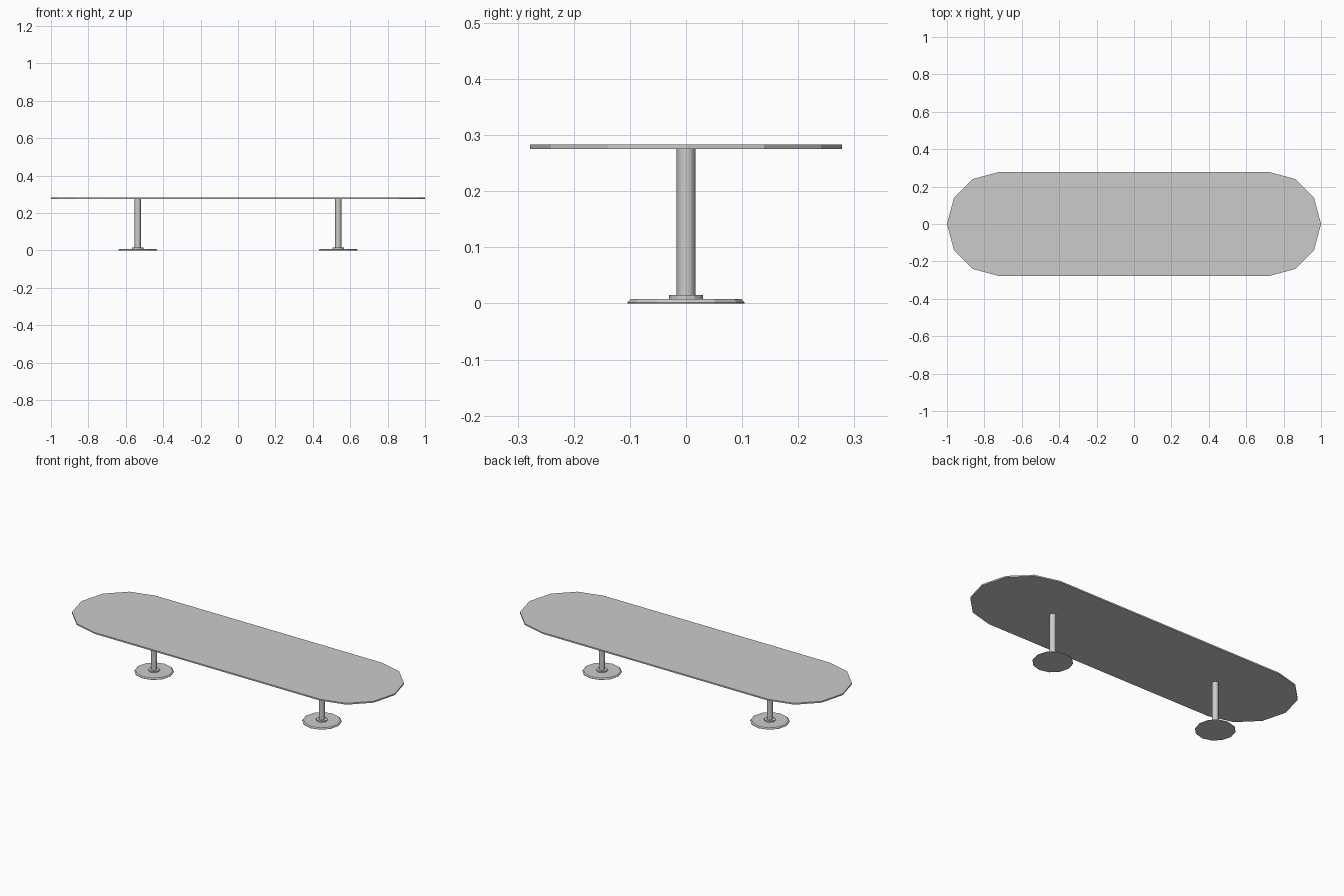
import bpy, bmesh, math

if "Cube" in bpy.data.objects:
    bpy.data.objects.remove(bpy.data.objects["Cube"])

SIDES = 12


def finish(bm, name):
    bmesh.ops.recalc_face_normals(bm, faces=bm.faces)
    mesh = bpy.data.meshes.new(name)
    bm.to_mesh(mesh)
    bm.free()
    obj = bpy.data.objects.new(name, mesh)
    bpy.context.collection.objects.link(obj)
    return obj


def lathe(name, x, profile):
    """Closed round part from (radius, z) rings."""
    bm = bmesh.new()
    rings = []
    for r, z in profile:
        rings.append([bm.verts.new((x + r * math.cos(2 * math.pi * i / SIDES),
                                    r * math.sin(2 * math.pi * i / SIDES), z))
                      for i in range(SIDES)])
    for a, b in zip(rings, rings[1:]):
        for i in range(SIDES):
            j = (i + 1) % SIDES
            bm.faces.new((a[i], a[j], b[j], b[i]))
    bm.faces.new(rings[0])
    bm.faces.new(rings[-1])
    return finish(bm, name)


# Table top: stadium outline with faceted half-round ends
R, CX, Z0, Z1 = 0.278, 0.722, 0.275, 0.283
bm = bmesh.new()
outline = []
for side, start in ((1, -90), (-1, 90)):
    for k in range(7):
        a = math.radians(start + 30 * k)
        outline.append(bm.verts.new((side * CX + R * math.cos(a), R * math.sin(a), Z0)))
face = bm.faces.new(outline)
ext = bmesh.ops.extrude_face_region(bm, geom=[face], use_keep_orig=True)
bmesh.ops.translate(bm, vec=(0, 0, Z1 - Z0),
                    verts=[v for v in ext["geom"] if isinstance(v, bmesh.types.BMVert)])
finish(bm, "table_top")

# Two pedestals: chamfered foot disc, collar and column
for label, x in (("left", -0.536), ("right", 0.536)):
    lathe(label + "_foot", x, [(0.104, 0), (0.104, 0.002), (0.098, 0.008)])
    lathe(label + "_collar", x, [(0.03, 0.007), (0.03, 0.015)])
    column = lathe(label + "_column", x, [(0.0165, 0.008), (0.0165, 0.276)])
    for p in column.data.polygons:
        p.use_smooth = len(p.vertices) == 4
    bpy.ops.object.select_all(action='DESELECT')
    column.select_set(True)
    bpy.context.view_layer.objects.active = column
    bpy.ops.object.shade_smooth_by_angle(angle=math.radians(40))
